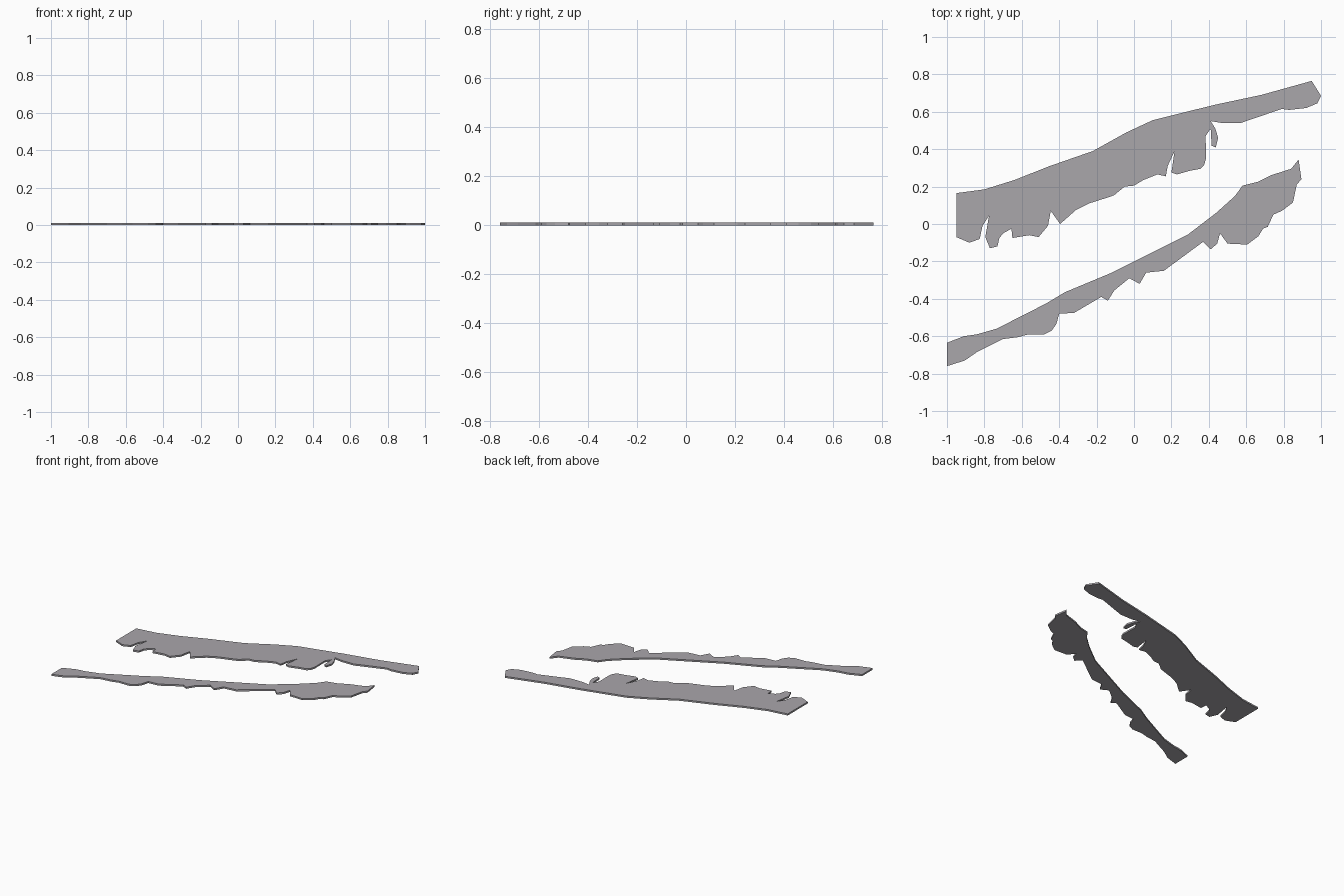
import bpy, bmesh

THICK = 0.012

grey = bpy.data.materials.new("weathered_grey")
grey.diffuse_color = (0.40, 0.385, 0.41, 1)


def slab(name, smooth_edge, ragged_edge):
    """Flat plate from its upper edge (left to right) and torn lower edge (right to left)."""
    bm = bmesh.new()
    outline = smooth_edge + ragged_edge
    face = bm.faces.new([bm.verts.new((x, y, 0)) for x, y in outline])
    top = bmesh.ops.extrude_face_region(bm, geom=[face])["geom"]
    bmesh.ops.translate(bm, vec=(0, 0, THICK),
                        verts=[v for v in top if isinstance(v, bmesh.types.BMVert)])
    bmesh.ops.recalc_face_normals(bm, faces=bm.faces)
    bmesh.ops.triangulate(bm, faces=[f for f in bm.faces if len(f.verts) > 4])
    mesh = bpy.data.meshes.new(name)
    bm.to_mesh(mesh)
    bm.free()
    mesh.materials.append(grey)
    obj = bpy.data.objects.new(name, mesh)
    bpy.context.collection.objects.link(obj)
    return obj


# Back strip: long smooth back edge, ripped front edge with tabs and notches
back_smooth = [(-.95, .165), (-.80, .185), (-.64, .235), (-.45, .31), (-.22, .39),
               (-.04, .49), (.10, .555), (.43, .637), (.68, .69), (.95, .765), (1, .685)]
back_ragged = [
    (.98, .645), (.92, .62), (.83, .61), (.79, .615), (.57, .54), (.47, .54), (.41, .55),
    (.435, .51), (.45, .46), (.437, .41), (.415, .418), (.41, .51), (.383, .47),
    (.385, .35), (.375, .315), (.355, .295), (.30, .285), (.23, .265), (.20, .275),
    (.217, .39), (.18, .31), (.17, .255), (.125, .265), (.05, .235), (0, .205),
    (-.05, .20), (-.105, .155), (-.13, .145), (-.24, .11), (-.31, .075), (-.395, 0),
    (-.445, .07), (-.46, -.01), (-.51, -.07), (-.56, -.06), (-.65, -.075), (-.655, -.025),
    (-.70, -.05), (-.72, -.075), (-.73, -.12), (-.77, -.13), (-.795, -.07), (-.775, .045),
    (-.81, -.01), (-.825, -.08), (-.88, -.10), (-.95, -.07)]
slab("back_strip", back_smooth, back_ragged)

# Front strip: thinner, with a wide ragged right end
front_smooth = [(-1, -.635), (-.91, -.60), (-.84, -.59), (-.735, -.56), (-.47, -.425),
                (-.37, -.365), (-.13, -.265), (.29, -.055), (.44, .06), (.54, .15),
                (.58, .205), (.66, .225), (.73, .26), (.84, .295), (.88, .345), (.895, .24)]
front_ragged = [
    (.87, .21), (.85, .115), (.79, .07), (.745, .05), (.715, -.015), (.69, -.025),
    (.665, -.065), (.605, -.11), (.50, -.105), (.46, -.05), (.445, -.105), (.41, -.135),
    (.37, -.095), (.16, -.25), (.065, -.26), (.03, -.32), (-.025, -.29), (-.105, -.355),
    (-.14, -.41), (-.175, -.39), (-.32, -.475), (-.40, -.48), (-.415, -.535), (-.44, -.57),
    (-.48, -.59), (-.565, -.59), (-.62, -.605), (-.70, -.615), (-.84, -.685),
    (-.905, -.73), (-1, -.76)]
slab("front_strip", front_smooth, front_ragged)
